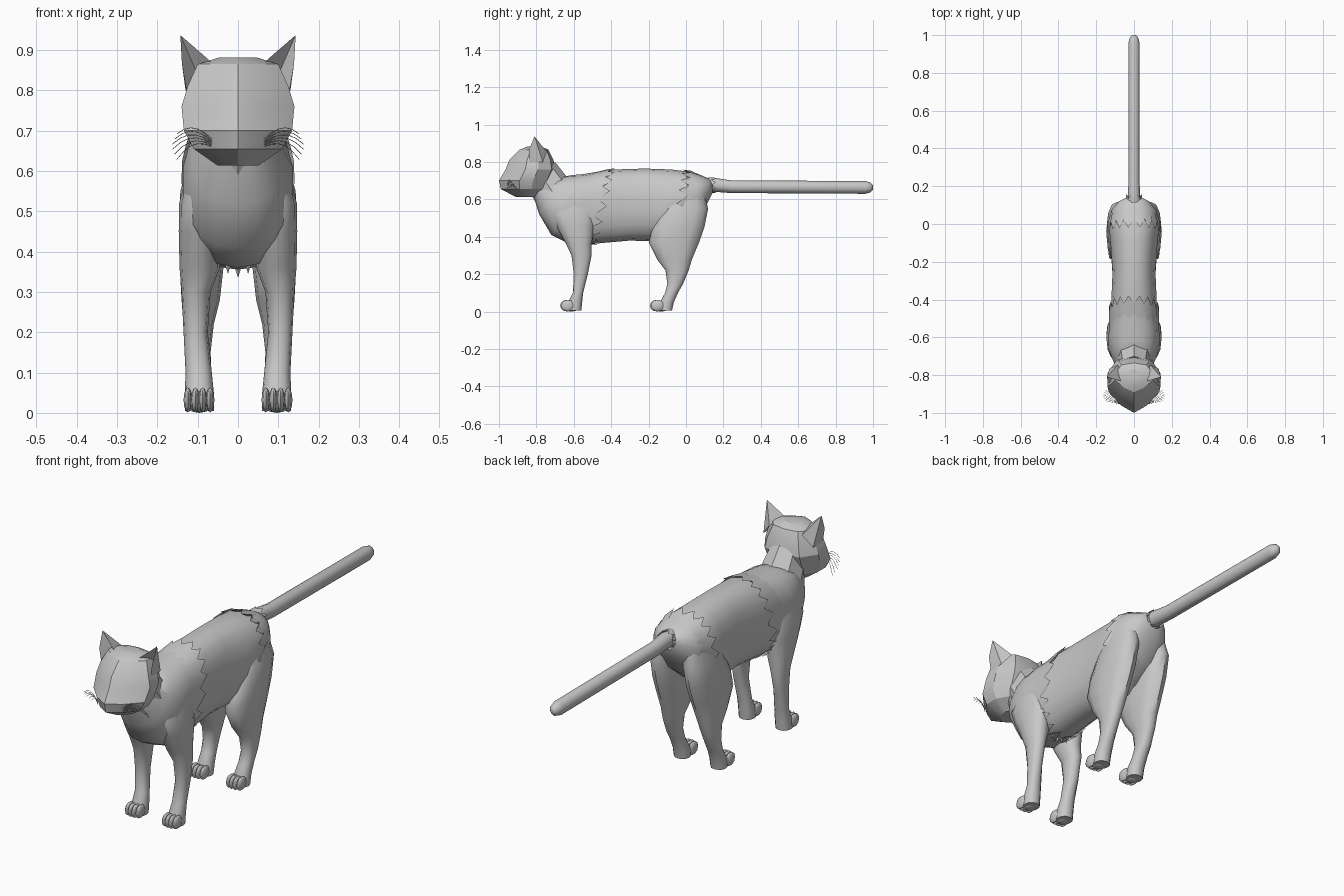
import bpy, bmesh, math
from mathutils import Vector

if "Cube" in bpy.data.objects:
    bpy.data.objects.remove(bpy.data.objects["Cube"], do_unlink=True)

grey = bpy.data.materials.new("grey_fur")
grey.use_nodes = True
COLOR = (0.58, 0.58, 0.58, 1)
grey.diffuse_color = COLOR
grey.node_tree.nodes["Principled BSDF"].inputs["Base Color"].default_value = COLOR


def finish(name, bm, angle=40):
    bmesh.ops.recalc_face_normals(bm, faces=bm.faces)
    mesh = bpy.data.meshes.new(name)
    bm.to_mesh(mesh)
    bm.free()
    mesh.materials.append(grey)
    obj = bpy.data.objects.new(name, mesh)
    bpy.context.collection.objects.link(obj)
    bpy.ops.object.select_all(action='DESELECT')
    obj.select_set(True)
    bpy.context.view_layer.objects.active = obj
    if angle:
        bpy.ops.object.shade_smooth_by_angle(angle=math.radians(angle))
    return obj


def loft(name, rings, angle=40, caps=True):
    bm = bmesh.new()
    loops = [[bm.verts.new(p) for p in ring] for ring in rings]
    for a, b in zip(loops, loops[1:]):
        for i in range(len(a)):
            j = (i + 1) % len(a)
            bm.faces.new((a[i], a[j], b[j], b[i]))
    if caps:
        bm.faces.new(loops[0])
        bm.faces.new(loops[-1])
    return finish(name, bm, angle)


def oval(center, u, v, n=12, power=1.0, phase=0.0):
    def bulge(t):
        return math.copysign(abs(t) ** power, t)
    angles = [math.tau * i / n + phase for i in range(n)]
    return [center + u * bulge(math.sin(a)) + v * bulge(math.cos(a)) for a in angles]


# Torso stations: top y, top z, bottom y, bottom z, half width
TORSO = [
    (-.66, .72, -.82, .63, .08), (-.61, .73, -.785, .52, .115),
    (-.55, .735, -.72, .41, .138), (-.46, .75, -.62, .36, .132),
    (-.38, .76, -.47, .365, .122), (-.22, .765, -.30, .38, .115),
    (-.08, .76, -.16, .375, .125), (.02, .748, -.03, .42, .135),
    (.08, .73, .065, .50, .12), (.125, .71, .115, .58, .08),
    (.145, .69, .14, .63, .035)]


def torso_ring(s, n, grow=0.0):
    k = min(int(s), len(TORSO) - 2)
    ty, tz, by, bz, w = [a + (b - a) * (s - k) for a, b in zip(TORSO[k], TORSO[k + 1])]
    top, bottom = Vector((0, ty, tz)), Vector((0, by, bz))
    axis = (top - bottom) / 2
    axis += axis.normalized() * grow
    return oval((top + bottom) / 2, Vector((w + grow, 0, 0)), axis, n, 0.85)


loft("torso", [torso_ring(s, 18) for s in range(len(TORSO))], 50)


# Jagged fur edges overlapping the torso
def fur_edge(name, root, edge, point, n=36):
    short, long = torso_ring(edge, n, .007), torso_ring(point, n, .009)
    jagged = [long[i] if i % 2 else short[i] for i in range(n)]
    loft(name, [torso_ring(root, n, -.002), jagged, torso_ring(edge, n, -.006)], 50, False)


fur_edge("shoulder_fur", 2.6, 3.5, 4.0)
fur_edge("hip_fur", 8.0, 7.1, 6.6)

# Belly tufts behind the front legs
for i, x in enumerate((-.05, -.025, 0, .025, .05)):
    bm = bmesh.new()
    bmesh.ops.create_cone(bm, segments=4, radius1=.016, radius2=0, depth=.05)
    bmesh.ops.scale(bm, vec=(1, .7, -1), verts=bm.verts)
    bmesh.ops.translate(bm, vec=(x, -.53, .36 + abs(x) * .4), verts=bm.verts)
    finish(f"belly_tuft_{i + 1}", bm, 0)

# Neck
neck = []
for ty, tz, by, bz, w in ((-.70, .80, -.83, .63, .085), (-.635, .718, -.79, .56, .10)):
    top, bottom = Vector((0, ty, tz)), Vector((0, by, bz))
    neck.append(oval((top + bottom) / 2, Vector((w, 0, 0)), (top - bottom) / 2, 8))
loft("neck", neck, 15)

# Head slices: height, front, back, half width
HEAD = [(.613, -.91, -.79, .05), (.655, -.99, -.74, .11), (.70, -1.0, -.725, .134),
        (.76, -.965, -.70, .14), (.81, -.945, -.708, .125), (.865, -.89, -.735, .10),
        (.882, -.85, -.77, .045)]
OUTLINE = [(0, 0), (.5, .14), (1, .40), (1, .66), (.65, .93), (0, 1),
           (-.65, .93), (-1, .66), (-1, .40), (-.5, .14)]
loft("head", [[Vector((w * a, f + (b - f) * t, z)) for a, t in OUTLINE]
              for z, f, b, w in HEAD], 25)

# Tail with a rounded tip, and its jagged root
TAIL = [(.10, .675, .038), (.16, .677, .037), (.24, .668, .034), (.96, .664, .034),
        (.985, .664, .027), (1.0, .664, .012)]
loft("tail", [oval(Vector((0, y, z)), Vector((r * .9, 0, 0)), Vector((0, 0, r)), 10)
              for y, z, r in TAIL], 50)


def tail_ring(y, r, n=16, jag=0.0):
    ring = oval(Vector((0, y, .675)), Vector((r, 0, 0)), Vector((0, 0, r)), n)
    return [p + Vector((0, jag * (i % 2), 0)) for i, p in enumerate(ring)]


loft("tail_root_fur", [tail_ring(.11, .04), tail_ring(.135, .043, jag=.025),
                       tail_ring(.13, .03)], 50, False)

# Leg slices: height, front, back, inner x, outer x
FRONT_LEG = [(.60, -.70, -.50, .04, .125), (.52, -.72, -.485, .04, .146),
             (.45, -.69, -.49, .045, .147), (.36, -.64, -.505, .045, .145),
             (.30, -.612, -.505, .068, .14), (.20, -.60, -.525, .075, .135),
             (.10, -.605, -.55, .065, .13), (.05, -.63, -.555, .06, .132),
             (.005, -.635, -.56, .06, .132)]
HIND_LEG = [(.67, -.04, .09, .03, .11), (.55, -.13, .118, .03, .143),
            (.45, -.18, .098, .03, .147), (.37, -.20, .07, .035, .145),
            (.28, -.155, .032, .045, .14), (.22, -.11, .014, .06, .135),
            (.15, -.10, -.015, .068, .132), (.10, -.112, -.043, .066, .13),
            (.05, -.14, -.065, .06, .132), (.005, -.145, -.075, .06, .132)]


def ball(name, center, size):
    bm = bmesh.new()
    bmesh.ops.create_uvsphere(bm, u_segments=8, v_segments=6, radius=1)
    bmesh.ops.scale(bm, vec=size, verts=bm.verts)
    bmesh.ops.translate(bm, vec=center, verts=bm.verts)
    finish(name, bm, 50)


def leg(name, slices, side, toe_y):
    rings = []
    for z, f, b, x0, x1 in slices:
        center = Vector((side * (x0 + x1) / 2, (f + b) / 2, z))
        rings.append(oval(center, Vector(((x1 - x0) / 2, 0, 0)),
                          Vector((0, (b - f) / 2, 0)), 12, 0.9))
    loft(name + "_leg", rings, 50)
    ball(name + "_paw", (side * .096, toe_y + .055, .028), (.037, .045, .028))
    for i in range(4):
        lead = .005 if i in (1, 2) else 0
        ball(f"{name}_toe_{i + 1}", (side * (.069 + i * .0185), toe_y + .036 - lead, .032),
             (.0105, .036, .031))


# Ears with a hollow front
EAR = {"inner": (.06, -.835, .865), "outer": (.128, -.84, .80), "hollow": (.105, -.785, .85),
       "tip": (.143, -.81, .937), "back": (.085, -.745, .855), "side": (.13, -.765, .80),
       "rim": (.139, -.84, .865)}
EAR_FACES = ["inner hollow tip", "hollow rim tip", "hollow outer rim", "inner tip back",
             "tip side back", "tip rim side", "rim outer side", "inner back hollow",
             "back side hollow", "side outer hollow"]


def ear(name, side):
    bm = bmesh.new()
    verts = {k: bm.verts.new((x * side, y, z)) for k, (x, y, z) in EAR.items()}
    for face in EAR_FACES:
        bm.faces.new([verts[k] for k in face.split()])
    finish(name, bm, 30)


# Whiskers
def whiskers(name, side):
    curve = bpy.data.curves.new(name, 'CURVE')
    curve.dimensions = '3D'
    curve.bevel_depth = .0009
    curve.bevel_resolution = 0
    for i in range(6):
        drop = (i - 2.5) * .009
        spline = curve.splines.new('POLY')
        spline.points.add(5)
        for k, p in enumerate(spline.points):
            t = k / 5
            p.co = (side * (.065 + (.1 - abs(drop) * .6) * t), -.955 + (.02 + i * .011) * t,
                    .67 - drop * .4 + .03 * math.sin(t * 2.6) - drop * t - .025 * t, 1)
    curve.materials.append(grey)
    bpy.context.collection.objects.link(bpy.data.objects.new(name, curve))


for side, label in ((1, "left"), (-1, "right")):
    leg(label + "_front", FRONT_LEG, side, -.668)
    leg(label + "_hind", HIND_LEG, side, -.188)
    ear(label + "_ear", side)
    whiskers(label + "_whiskers", side)
